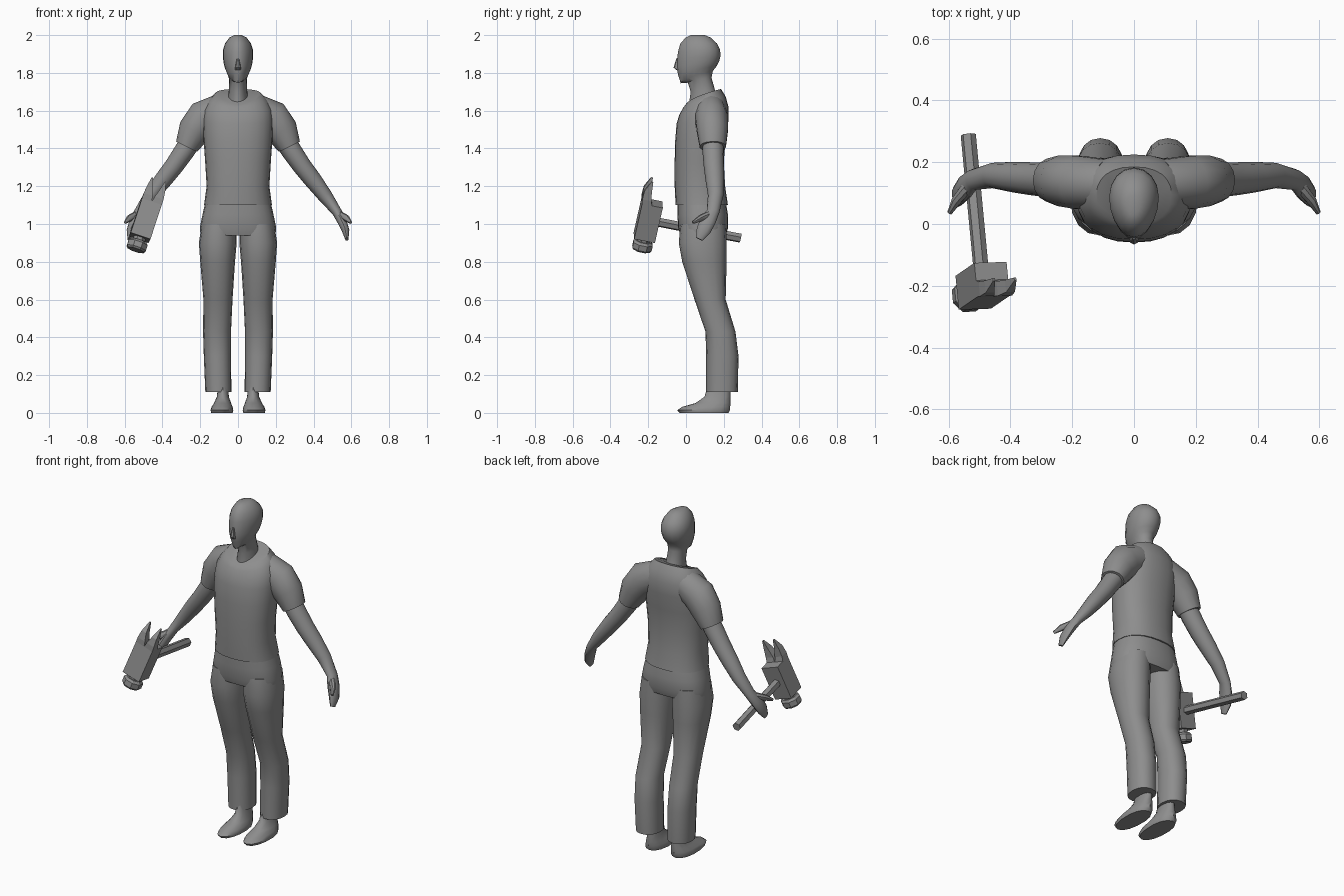
import bpy, bmesh, math
from mathutils import Vector, Matrix

grey = bpy.data.materials.new("clay_grey")
grey.diffuse_color = (0.27, 0.27, 0.27, 1)


def skin(name, rings, smooth=True):
    """Bridge a list of equal vertex rings into a closed surface."""
    bm = bmesh.new()
    rows = [[bm.verts.new(p) for p in ring] for ring in rings]
    n = len(rows[0])
    for a, b in zip(rows, rows[1:]):
        for i in range(n):
            j = (i + 1) % n
            bm.faces.new((a[i], a[j], b[j], b[i]))
    bm.faces.new(rows[0])
    bm.faces.new(rows[-1])
    bmesh.ops.recalc_face_normals(bm, faces=bm.faces)
    me = bpy.data.meshes.new(name)
    bm.to_mesh(me)
    bm.free()
    me.materials.append(grey)
    ob = bpy.data.objects.new(name, me)
    bpy.context.collection.objects.link(ob)
    if smooth:
        bpy.ops.object.select_all(action='DESELECT')
        ob.select_set(True)
        bpy.context.view_layer.objects.active = ob
        bpy.ops.object.shade_smooth_by_angle(angle=math.radians(42))
    return ob


def body(name, rings, side=1, n=20, power=2.2, pinch=0.0):
    """Upright loft; ring = front y, front z, back y, back z, centre x, half width."""
    out = []
    for yf, zf, yb, zb, x, w in rings:
        ring = []
        for i in range(n):
            a = 2 * math.pi * i / n
            s, c = math.sin(a), -math.cos(a)
            s = math.copysign(abs(s) ** (2 / power), s)
            c = math.copysign(abs(c) ** (2 / power), c)
            t = (1 + c) / 2
            ring.append((side * (x + w * s * (1 - pinch * (1 - t))),
                         yf + (yb - yf) * t, zf + (zb - zf) * t ** 0.6))
        out.append(ring)
    return skin(name, out)


def limb(name, path, side=1, n=12):
    """Tube along a path; point = x, y, z, radius in the front plane, radius in depth."""
    pts = [Vector(p[:3]) for p in path]
    out = []
    for k, p in enumerate(path):
        t = pts[min(k + 1, len(pts) - 1)] - pts[max(k - 1, 0)]
        u = Vector((0, 1, 0)).cross(t).normalized()
        v = t.cross(u).normalized()
        ring = []
        for i in range(n):
            a = 2 * math.pi * i / n
            q = pts[k] + u * p[3] * math.cos(a) + v * p[4] * math.sin(a)
            ring.append((side * q.x, q.y, q.z))
        out.append(ring)
    return skin(name, out)


# Head and neck
body("head", [
    (.01, 1.60, .17, 1.64, 0, .065), (.025, 1.70, .153, 1.71, 0, .055),
    (.01, 1.748, .135, 1.775, 0, .053), (-.028, 1.745, .142, 1.81, 0, .062),
    (-.042, 1.79, .162, 1.835, 0, .078), (-.05, 1.83, .175, 1.86, 0, .086),
    (-.046, 1.87, .183, 1.89, 0, .091), (-.043, 1.91, .18, 1.925, 0, .091),
    (-.03, 1.955, .165, 1.955, 0, .078), (-.002, 1.987, .13, 1.987, 0, .052),
    (.025, 2.0, .1, 2.0, 0, .022)], n=18, power=2, pinch=.25)
body("nose", [(-.05, 1.815, -.03, 1.815, 0, .015), (-.066, 1.828, -.03, 1.828, 0, .015),
              (-.05, 1.88, -.03, 1.88, 0, .006)], n=8, power=2)

# Shirt
body("shirt", [
    (-.055, 1.10, .222, 1.10, 0, .18), (-.06, 1.2, .207, 1.2, 0, .166),
    (-.06, 1.33, .2, 1.33, 0, .174), (-.058, 1.43, .21, 1.45, 0, .182),
    (-.05, 1.53, .225, 1.55, 0, .186), (-.035, 1.58, .225, 1.62, 0, .18),
    (-.015, 1.615, .21, 1.675, 0, .155), (.0, 1.632, .185, 1.715, 0, .122)], n=24, power=2.3)

# Trousers seat
body("trouser_seat", [
    (-.045, 1.12, .21, 1.12, 0, .172), (-.045, 1.05, .222, 1.05, 0, .188),
    (-.042, .98, .223, .98, 0, .202), (-.03, .94, .21, .94, 0, .198)], n=24, power=2.4)

for side, tag in ((1, "left"), (-1, "right")):
    # Leg
    body(tag + "_trouser_leg", [
        (-.03, 1.0, .212, 1.0, .1, .092), (-.038, .9, .215, .9, .107, .1),
        (-.02, .8, .215, .8, .108, .092), (.045, .6, .21, .6, .106, .077),
        (.103, .43, .262, .43, .111, .074), (.107, .3, .278, .3, .109, .072),
        (.107, .11, .274, .11, .104, .069)], side, n=16)
    # Shoe
    body(tag + "_shoe", [
        (-.035, 0, .225, 0, .085, .06), (-.046, .014, .232, .014, .085, .064),
        (-.02, .032, .234, .032, .084, .059), (.05, .052, .235, .052, .082, .048),
        (.098, .085, .235, .085, .08, .034), (.113, .14, .235, .14, .08, .028)],
        side, n=14, pinch=.1)
    # Sleeve
    limb(tag + "_sleeve", [
        (.09, .13, 1.605, .085, .08), (.18, .135, 1.56, .097, .088),
        (.23, .14, 1.495, .088, .084), (.272, .142, 1.41, .062, .071)], side, n=14)
    # Arm and hand
    limb(tag + "_arm", [
        (.23, .142, 1.47, .055, .055), (.285, .143, 1.385, .054, .056),
        (.34, .147, 1.305, .05, .053), (.395, .152, 1.235, .047, .049),
        (.46, .157, 1.15, .039, .041), (.523, .143, 1.065, .026, .034),
        (.548, .118, 1.02, .025, .042), (.57, .092, .965, .02, .038),
        (.576, .07, .92, .009, .02)], side)
    # Thumb
    limb(tag + "_thumb", [
        (.54, .12, 1.05, .018, .02), (.575, .075, 1.03, .018, .016),
        (.597, .036, 1.008, .008, .008)], side, n=8)

# Hammer, built in its own frame: y along the handle, z along the head
ay = Vector((-.093, .977, -.19)).normalized()
az = Vector((.33, .16, 1))
az = (az - ay * az.dot(ay)).normalized()
ax = ay.cross(az)
frame = Matrix((ax, ay, az)).transposed().to_4x4()
frame.translation = (-.49, -.2, 1.02)


def place(rings):
    return [[frame @ Vector(p) for p in r] for r in rings]


def disc(r, pos, n, axis):
    pts = []
    for i in range(n):
        a = 2 * math.pi * (i + .5) / n
        u, v = r * math.cos(a), r * math.sin(a)
        pts.append((u, v, pos) if axis == 'z' else (u, pos, v))
    return pts


def rect(hx, hy, z):
    return [(-hx, -hy, z), (hx, -hy, z), (hx, hy, z), (-hx, hy, z)]


skin("hammer_handle", place([disc(.025, .05, 6, 'y'), disc(.025, .5, 6, 'y')]), False)
skin("hammer_block", place([rect(.055, .056, -.1), rect(.055, .056, .1)]), False)
skin("hammer_neck", place([disc(.035, -.09, 8, 'z'), disc(.035, -.13, 8, 'z')]), False)
skin("hammer_face", place([disc(.045, -.118, 8, 'z'), disc(.056, -.13, 8, 'z'),
                           disc(.056, -.16, 8, 'z'), disc(.048, -.17, 8, 'z')]), False)

# Claws: section = front y, back y, z, inner x, outer x
claw = [(-.056, .0, .095, 0, .055), (-.06, -.012, .125, .006, .055),
        (-.058, -.018, .17, .02, .05), (-.032, -.022, .225, .033, .04)]
for side, tag in ((1, "left"), (-1, "right")):
    skin(tag + "_claw", place([[(side * i, f, z), (side * o, f, z), (side * o, b, z), (side * i, b, z)]
                               for f, b, z, i, o in claw]), False)
